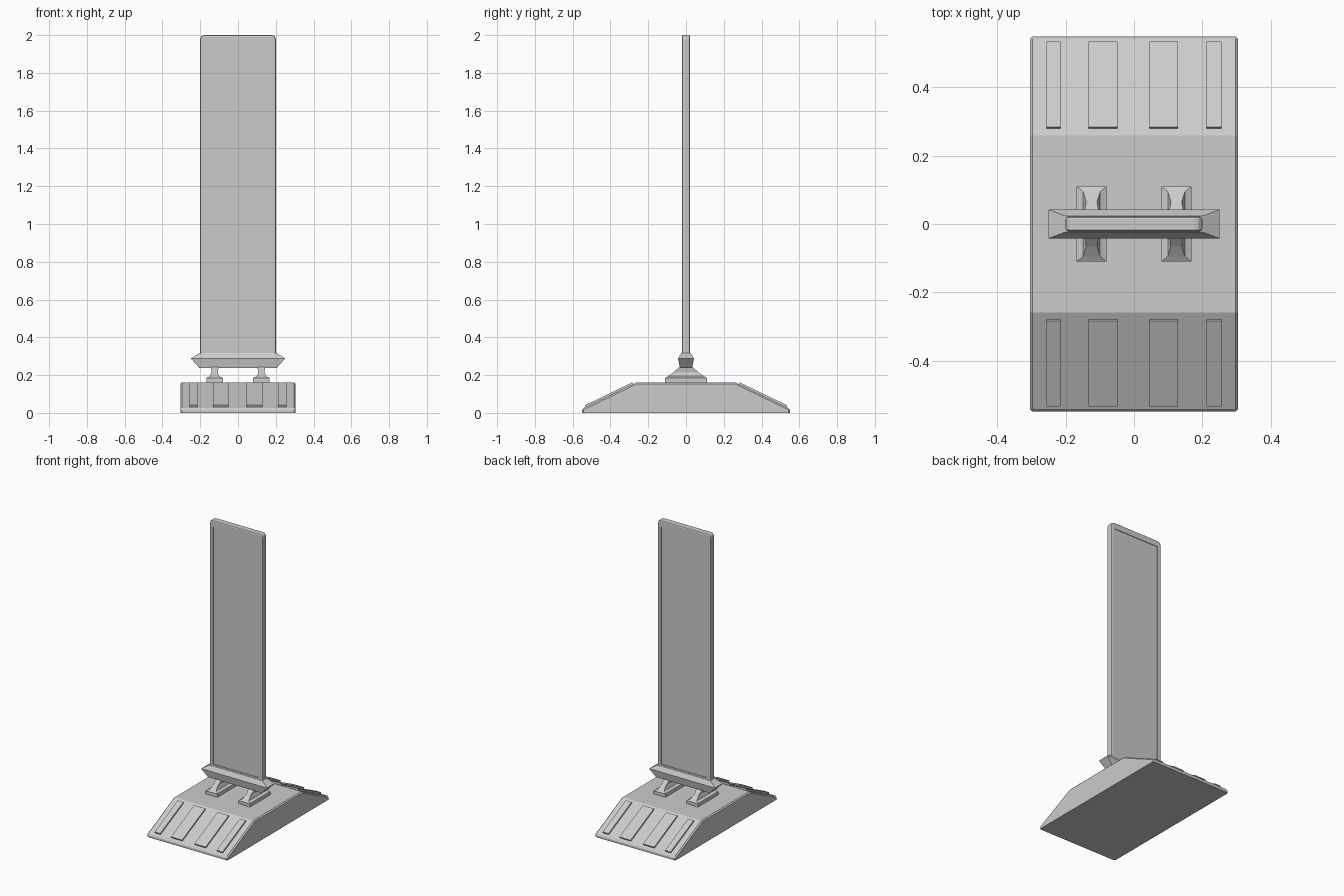
import bpy, bmesh, math
from mathutils import Vector

if "Cube" in bpy.data.objects:
    bpy.data.objects.remove(bpy.data.objects["Cube"])


def finish(bm, name):
    bmesh.ops.recalc_face_normals(bm, faces=bm.faces)
    mesh = bpy.data.meshes.new(name)
    bm.to_mesh(mesh)
    bm.free()
    obj = bpy.data.objects.new(name, mesh)
    bpy.context.collection.objects.link(obj)
    return obj


def extrude_outline(points, offset):
    """Closed prism from an outline pushed along an offset vector."""
    bm = bmesh.new()
    face = bm.faces.new([bm.verts.new(p) for p in points])
    ext = bmesh.ops.extrude_face_region(bm, geom=[face])
    verts = [v for v in ext["geom"] if isinstance(v, bmesh.types.BMVert)]
    bmesh.ops.translate(bm, verts=verts, vec=offset)
    bmesh.ops.recalc_face_normals(bm, faces=bm.faces)
    return bm


def rect_loft(name, sections, cx=0):
    """Stack of rectangles (z, half x, half y) joined into a solid."""
    bm = bmesh.new()
    rings = [[bm.verts.new((cx + sx * hx, sy * hy, z))
              for sx, sy in ((-1, -1), (1, -1), (1, 1), (-1, 1))]
             for z, hx, hy in sections]
    for a, b in zip(rings, rings[1:]):
        for i in range(4):
            j = (i + 1) % 4
            bm.faces.new((a[i], a[j], b[j], b[i]))
    bm.faces.new(rings[0])
    bm.faces.new(rings[-1])
    return finish(bm, name)


# Sloped base with softened upper edges
profile = [(-.55, 0), (-.55, .022), (-.26, .162), (.26, .162), (.55, .022), (.55, 0)]
bm = extrude_outline([(-.305, y, z) for y, z in profile], (.61, 0, 0))
edges = [e for e in bm.edges
         if max(v.co.z for v in e.verts) > .01 and e.calc_face_angle() > math.radians(30)]
bmesh.ops.bevel(bm, geom=edges, offset=.008, segments=1, affect='EDGES')
finish(bm, "base")

# Raised grip pads on both slopes
slope = Vector((0, .29, -.14)).normalized()
normal = Vector((0, .14, .29)).normalized()
for side, label in ((-1, "front"), (1, "back")):
    for i, (x0, x1) in enumerate(((-.257, -.215), (-.133, -.049), (.045, .129), (.213, .257))):
        start = Vector((0, .28, .1523)) - normal * .004
        end = start + slope * .278
        corners = [Vector((x, p.y * side, p.z)) for x, p in
                   ((x0, start), (x1, start), (x1, end), (x0, end))]
        push = Vector((0, normal.y * side, normal.z)) * .014
        finish(extrude_outline(corners, push), f"{label}_grip_pad_{i + 1}")

# Two tapered feet carrying the collar
for cx, label in ((-.124, "left"), (.124, "right")):
    rect_loft(f"{label}_foot", [(.158, .044, .11), (.185, .044, .11), (.194, .025, .095),
                                (.215, .016, .066), (.242, .021, .036)], cx)

# Flared collar gripping the panel
rect_loft("collar", [(.238, .205, .032), (.288, .25, .042), (.318, .202, .024)])

# Upright panel with rounded top corners and a recessed face on each side
hw, top, r, t = .2, 2.0, .022, .022
outline = [(-hw, -t, .3), (hw, -t, .3)]
for c, a0 in ((hw - r, 0), (-hw + r, 90)):
    for k in range(4):
        a = math.radians(a0 + 30 * k)
        outline.append((c + r * math.cos(a), -t, top - r + r * math.sin(a)))
bm = extrude_outline(outline, (0, 2 * t, 0))
rim = [e for e in bm.edges if abs(e.verts[0].co.y - e.verts[1].co.y) < 1e-5]
bmesh.ops.bevel(bm, geom=rim, offset=.008, segments=2, profile=.5, affect='EDGES')
finish(bm, "panel_body")

# Recess cut on both faces of the panel
panel = bpy.data.objects["panel_body"]
for s, label in ((-1, "front"), (1, "back")):
    cutter = rect_loft(f"{label}_recess_cutter", [(.33, .173, .01), (1.956, .173, .01)])
    cutter.location.y = s * (t + .006)
    cutter.hide_render = True
    cutter.hide_viewport = True
    mod = panel.modifiers.new(f"{label}_recess", 'BOOLEAN')
    mod.operation = 'DIFFERENCE'
    mod.solver = 'EXACT'
    mod.object = cutter
